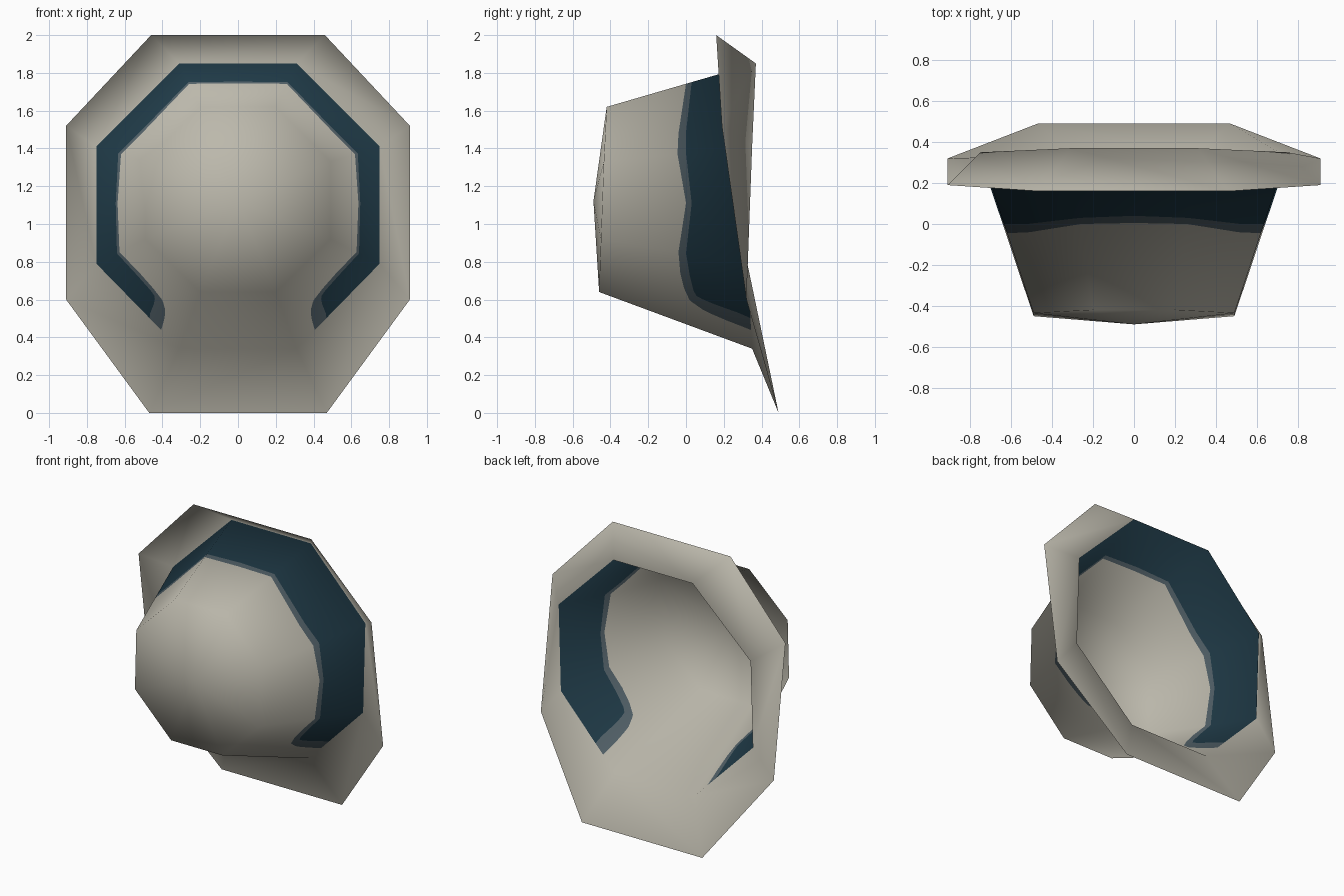
import bpy
from mathutils import Vector

if "Cube" in bpy.data.objects:
    bpy.data.objects.remove(bpy.data.objects["Cube"])


def material(name, rgb):
    m = bpy.data.materials.new(name)
    m.diffuse_color = (*rgb, 1)
    m.use_nodes = True
    m.node_tree.nodes["Principled BSDF"].inputs["Base Color"].default_value = m.diffuse_color
    return m


cream = material("warm grey", (0.50, 0.48, 0.41))
navy = material("dark blue", (0.014, 0.043, 0.064))
fringe = material("faded blue", (0.085, 0.12, 0.14))


def ring(half):
    """Right half of an octagon, top to bottom, mirrored to a full loop."""
    right = [Vector(p) for p in half]
    return right + [Vector((-p.x, p.y, p.z)) for p in reversed(right)]


front = ring([(.20, -.42, 1.62), (.49, -.435, 1.33), (.49, -.45, .92), (.20, -.46, .64)])
base = ring([(.31, .37, 1.85), (.75, .35, 1.41), (.75, .325, .79), (.31, .35, .34)])
rim = ring([(.46, .16, 2.0), (.91, .19, 1.52), (.91, .32, .60), (.47, .49, 0)])
tip = Vector((0, -.49, 1.12))


def make_mesh(name, verts, faces):
    me = bpy.data.meshes.new(name)
    me.from_pydata(verts, [], faces)
    me.shade_smooth()
    return me


def band(inner, outer):
    """Eight quads between two rings, facing the front."""
    return [(inner + i, inner + (i + 1) % 8, outer + (i + 1) % 8, outer + i) for i in range(8)]


# Plain hull, used only to get one smooth set of normals for crown and brim
hull = make_mesh("hull", front + base + rim + [tip],
                 band(0, 8) + band(8, 16) + [((i + 1) % 8, i, 24) for i in range(8)])
normals = [v.normal.copy() for v in hull.vertices]
bpy.data.meshes.remove(hull)
n_front, n_base, n_rim, n_tip = normals[:8], normals[8:16], normals[16:24], normals[24]


def build(name, verts, faces, vert_normals, slots):
    me = make_mesh(name, verts, faces)
    for m in (cream, fringe, navy):
        me.materials.append(m)
    me.polygons.foreach_set("material_index", slots)
    me.normals_split_custom_set_from_vertices([n.normalized() for n in vert_normals])
    ob = bpy.data.objects.new(name, me)
    bpy.context.collection.objects.link(ob)


def lerp_table(table, u):
    for (a, p), (b, q) in zip(table, table[1:]):
        if u <= b:
            return p + (q - p) * (u - a) / (b - a)
    return table[-1][1]


# Front limit (y) of the painted band, by distance round the crown:
# 0 = top centre; 0.5, 1.5, 2.5 and 3.5 = corners
NAVY_EDGE = [(0, .04), (.5, .03), (1.2, .0), (1.5, .0), (2, .03), (2.5, .0), (2.8, .02),
             (3.0, .04), (3.07, .06), (3.1, .15), (3.12, .28), (3.13, .36), (4, .36)]
FRINGE_EDGE = [(0, .005), (.5, .0), (1.2, -.04), (1.5, -.045), (2, .0), (2.5, -.04), (2.8, -.03),
               (3.0, -.01), (3.15, .02), (3.23, .10), (3.27, .25), (3.28, .36), (4, .36)]

# Crown: eight sides in narrow columns, each split where the band begins
N = 50
verts, norms, faces, slots = [], [], [], []
for side in range(8):
    nxt = (side + 1) % 8
    for k in range(N):
        f = k / N
        a, b = front[side].lerp(front[nxt], f), base[side].lerp(base[nxt], f)
        na, nb = n_front[side].lerp(n_front[nxt], f), n_base[side].lerp(n_base[nxt], f)
        u = (side + f + .5) % 8
        u = min(u, 8 - u)
        cuts = [(lerp_table(t, u) - a.y) / (b.y - a.y) for t in (FRINGE_EDGE, NAVY_EDGE)]
        for t in (0, *cuts, 1):
            verts.append(a.lerp(b, min(t, 1)))
            norms.append(na.lerp(nb, min(t, 1)))
cols = 8 * N
for c in range(cols):
    d = (c + 1) % cols
    for r in range(3):
        faces.append((4 * c + r, 4 * d + r, 4 * d + r + 1, 4 * c + r + 1))
        slots.append(r)
# Slightly domed crown front
verts.append(tip)
norms.append(n_tip)
for c in range(cols):
    faces.append((4 * ((c + 1) % cols), 4 * c, len(verts) - 1))
    slots.append(0)
build("crown", verts, faces, norms, slots)

# Brim, a thin open sheet around the crown
build("brim", base + rim, band(0, 8), n_base + n_rim, [0] * 8)
